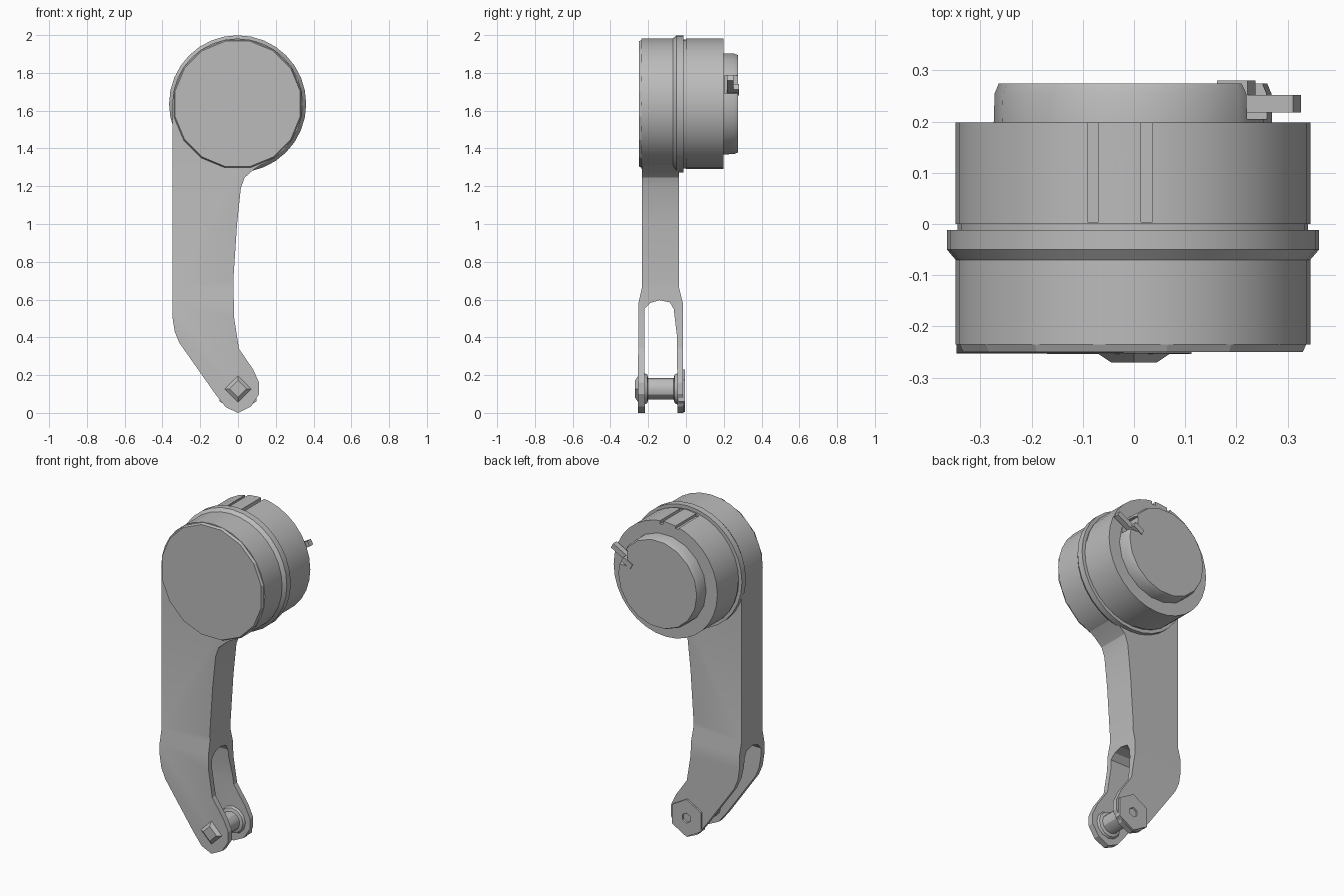
import bpy, bmesh
from math import cos, sin, pi, radians
from mathutils import Vector

if "Cube" in bpy.data.objects:
    bpy.data.objects.remove(bpy.data.objects["Cube"])

grey = bpy.data.materials.new("light_grey")
grey.use_nodes = True
grey.diffuse_color = (0.5, 0.5, 0.5, 1)
grey.node_tree.nodes["Principled BSDF"].inputs["Base Color"].default_value = (0.5, 0.5, 0.5, 1)


def finish(bm, name, smooth=None):
    bmesh.ops.recalc_face_normals(bm, faces=bm.faces)
    mesh = bpy.data.meshes.new(name)
    bm.to_mesh(mesh)
    bm.free()
    mesh.materials.append(grey)
    if smooth:
        mesh.shade_smooth()
        mesh.set_sharp_from_angle(angle=radians(smooth))
    obj = bpy.data.objects.new(name, mesh)
    bpy.context.collection.objects.link(obj)
    return obj


def turned(name, profile, centre, sides, smooth=None, phase=0.0):
    """Turn (y, radius) pairs about an axis parallel to y, closing both ends."""
    bm = bmesh.new()
    cx, cz = centre
    rings = []
    for y, r in profile:
        angles = [phase + 2 * pi * i / sides for i in range(sides)]
        rings.append([bm.verts.new((cx + r * cos(a), y, cz + r * sin(a))) for a in angles])
    for a, b in zip(rings, rings[1:]):
        for i in range(sides):
            j = (i + 1) % sides
            bm.faces.new((a[i], a[j], b[j], b[i]))
    bm.faces.new(rings[0])
    bm.faces.new(rings[-1])
    return finish(bm, name, smooth)


def extruded(name, points, offset, smooth=None):
    bm = bmesh.new()
    face = bm.faces.new([bm.verts.new(p) for p in points])
    new = bmesh.ops.extrude_face_region(bm, geom=[face])["geom"]
    moved = [v for v in new if isinstance(v, bmesh.types.BMVert)]
    bmesh.ops.translate(bm, verts=moved, vec=offset)
    return finish(bm, name, smooth)


def box(name, lo, hi):
    points = [(lo[0], lo[1], lo[2]), (hi[0], lo[1], lo[2]),
              (hi[0], lo[1], hi[2]), (lo[0], lo[1], hi[2])]
    return extruded(name, points, (0, hi[1] - lo[1], 0))


def combine(obj, tool, operation):
    mod = obj.modifiers.new(operation.lower(), 'BOOLEAN')
    mod.operation = operation
    mod.solver = 'EXACT'
    mod.object = tool
    bpy.context.view_layer.update()
    graph = bpy.context.evaluated_depsgraph_get()
    mesh = bpy.data.meshes.new_from_object(obj.evaluated_get(graph))
    obj.modifiers.clear()
    obj.data = mesh
    bpy.data.objects.remove(tool)


HEAD = (-0.002, 1.636)
FOOT = (0, 0.117)

# Round housing: front cover, flared collar, rear drum and end cap
turned("front_cover", [(-0.25, 0.338), (-0.232, 0.346)], HEAD, 16, phase=pi / 16)
turned("front_housing", [(-0.235, 0.346), (-0.07, 0.346), (-0.05, 0.363), (-0.012, 0.363),
                         (-0.012, 0.342), (0.002, 0.342)], HEAD, 32, 30)
drum = turned("rear_drum", [(0.0, 0.346), (0.198, 0.346)], HEAD, 32, 30)
cap = turned("end_cap", [(0.19, 0.272), (0.255, 0.27), (0.274, 0.262)], HEAD, 18, 25)

# Grooves along the top of the drum
for x in (-0.08, 0.025):
    combine(drum, box("groove_cutter", (x - 0.011, 0.004, 1.96), (x + 0.011, 0.21, 2.05)), 'DIFFERENCE')

# Notch in the end cap with the slanted lever lying in it
combine(cap, box("notch_cutter", (0.2, 0.205, 1.69), (0.32, 0.3, 1.785)), 'DIFFERENCE')
start, end = Vector((0.17, 0, 1.695)), Vector((0.318, 0, 1.775))
side = Vector((-0.475, 0, 0.88)) * 0.016
lever = [start - side, end - side, end + side, start + side]
extruded("lever", [(p.x, 0.218, p.z) for p in lever], (0, 0.034, 0))
extruded("lever_root", [(p.x, 0.25, p.z) for p in (start - side, start.lerp(end, 0.4) - side,
                                                  start.lerp(end, 0.4) + side, start + side)],
         (0, 0.03, 0))

# Bent arm: front outline intersected with the forked side outline
front = [(-0.346, 1.62), (-0.346, 0.5), (-0.335, 0.43), (-0.31, 0.37), (-0.12, 0.1),
         (-0.065, 0.03), (0, 0), (0.07, 0.035), (0.112, 0.1), (0.112, 0.16), (0.08, 0.23),
         (0.005, 0.34), (-0.02, 0.5), (-0.025, 0.7), (-0.005, 1.0), (0.015, 1.19),
         (0.035, 1.245), (0.085, 1.29), (0.16, 1.34), (0.2, 1.62)]
fork = [(-0.234, 1.7), (-0.234, 0.66), (-0.252, 0.58), (-0.254, -0.1), (-0.217, -0.1),
        (-0.22, 0.55), (-0.19, 0.582), (-0.14, 0.597), (-0.085, 0.585), (-0.065, 0.55),
        (-0.047, 0.4), (-0.045, -0.1), (-0.014, -0.1), (-0.016, 0.58), (-0.036, 0.66), (-0.036, 1.7)]
arm = extruded("forked_arm", [(x, -0.4, z) for x, z in front], (0, 0.6, 0))
combine(arm, extruded("fork_outline", [(-0.6, y, z) for y, z in fork], (1.2, 0, 0)), 'INTERSECT')
arm.data.shade_smooth()
arm.data.set_sharp_from_angle(angle=radians(22))

# Cross pin with shoulders between the fork tips
turned("cross_pin", [(-0.225, 0.085), (-0.205, 0.075), (-0.2, 0.057), (-0.065, 0.057),
                     (-0.06, 0.075), (-0.04, 0.085)], (0, 0.127), 12, 30)

# Pointed bolt head in front, bored boss at the back
turned("bolt_head", [(-0.27, 0.045), (-0.25, 0.075)], (0, 0.127), 4)
turned("rear_boss", [(-0.04, 0.113), (-0.004, 0.113), (-0.004, 0.03), (-0.013, 0.028)],
       FOOT, 6, phase=pi / 6)
